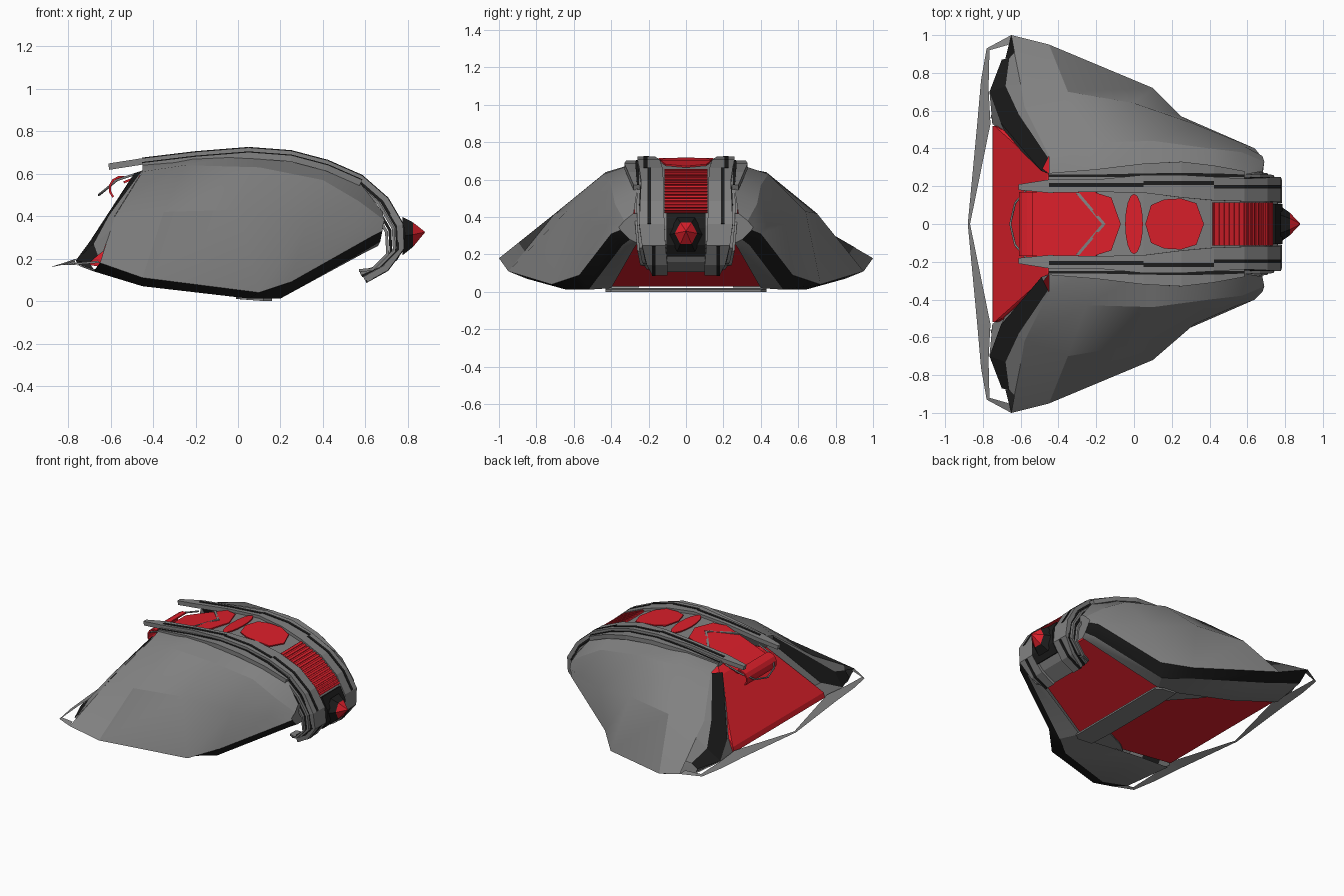
import bpy, bmesh, math
from mathutils import Vector

if "Cube" in bpy.data.objects:
    bpy.data.objects.remove(bpy.data.objects["Cube"])


def material(name, rgb):
    m = bpy.data.materials.new(name)
    m.diffuse_color = (*rgb, 1)
    m.use_nodes = True
    m.node_tree.nodes["Principled BSDF"].inputs["Base Color"].default_value = m.diffuse_color
    return m


GRAY = material("hull gray", (0.22, 0.22, 0.22))
BLACK = material("trim black", (0.012, 0.012, 0.012))
RED = material("panel red", (0.72, 0.014, 0.024))


def build(name, verts, faces, mats, idx=None, mirror=False, smooth=None):
    """Mesh from points; optional copy mirrored across y = 0."""
    bm = bmesh.new()
    for s in ((1, -1) if mirror else (1,)):
        vs = [bm.verts.new((x, y * s, z)) for x, y, z in verts]
        for i, f in enumerate(faces):
            face = bm.faces.new([vs[k] for k in (f if s > 0 else f[::-1])])
            face.material_index = idx[i] if idx else 0
    bmesh.ops.recalc_face_normals(bm, faces=bm.faces)
    me = bpy.data.meshes.new(name)
    bm.to_mesh(me)
    bm.free()
    for m in mats:
        me.materials.append(m)
    if smooth:
        me.shade_smooth()
        me.set_sharp_from_angle(angle=math.radians(smooth))
    ob = bpy.data.objects.new(name, me)
    bpy.context.collection.objects.link(ob)
    return ob


def loft(name, rows, mats, row_mat=None, mirror=True, smooth=None):
    """Sheet through rows of equally many points."""
    n = len(rows[0])
    verts = [p for r in rows for p in r]
    faces, idx = [], []
    for r in range(len(rows) - 1):
        for c in range(n - 1):
            a = r * n + c
            faces.append((a, a + 1, a + n + 1, a + n))
            idx.append(row_mat[r] if row_mat else 0)
    return build(name, verts, faces, mats, idx, mirror, smooth)


def band(name, path, ya, yb, thick, mat, mirror=True, lift=0.0):
    """Box-section strip following an (x, z) path between two y lines."""
    n = len(path)
    ya = ya if isinstance(ya, list) else [ya] * n
    yb = yb if isinstance(yb, list) else [yb] * n
    verts = []
    for i, (x, z) in enumerate(path):
        p, q = path[max(i - 1, 0)], path[min(i + 1, n - 1)]
        t = Vector((q[0] - p[0], q[1] - p[1])).normalized()
        nx, nz = -t.y, t.x
        for y, d in ((ya[i], lift), (yb[i], lift), (yb[i], lift - thick), (ya[i], lift - thick)):
            verts.append((x + nx * d, y, z + nz * d))
    faces = [(0, 1, 2, 3), tuple(4 * n - k for k in (1, 2, 3, 4))]
    for i in range(n - 1):
        for k in range(4):
            a, b = 4 * i + k, 4 * i + (k + 1) % 4
            faces.append((a, b, b + 4, a + 4))
    return build(name, verts, faces, [mat], None, mirror)


# Centre line of the spine and face mask, tail to chin
SPINE = [(-.61, .64), (-.45, .665), (-.2, .695), (.05, .715), (.25, .70), (.42, .655),
         (.58, .585), (.70, .48), (.77, .36), (.775, .25), (.70, .15), (.60, .095)]


def spine_z(x):
    for (x0, z0), (x1, z1) in zip(SPINE, SPINE[1:]):
        if x0 <= x <= x1:
            # the top panels sink between the tail horns
            return z0 + (z1 - z0) * (x - x0) / (x1 - x0) - max(0, -.2 - x) * .25
    return SPINE[0][1]


def plate(name, outline, mat, height, thick=0.008, mirror=False):
    n = len(outline)
    top = [(x, y, height(x)) for x, y in outline]
    verts = top + [(x, y, z - thick) for x, y, z in top]
    faces = [tuple(range(n)), tuple(range(2 * n - 1, n - 1, -1))]
    faces += [(i, (i + 1) % n, n + (i + 1) % n, n + i) for i in range(n)]
    return build(name, verts, faces, [mat], None, mirror)


# Wing shells: outer surface, black lower edge, gray underside
wing = [
    [(-.45, .27, .64), (-.2, .23, .68), (.1, .23, .70), (.4, .24, .65), (.58, .26, .55), (.68, .28, .42)],
    [(-.45, .36, .61), (-.25, .43, .64), (.1, .44, .63), (.4, .40, .57), (.57, .38, .47), (.69, .33, .38)],
    [(-.58, .62, .40), (-.35, .70, .42), (.0, .64, .43), (.32, .53, .36), (.55, .43, .35), (.68, .36, .345)],
    [(-.65, 1.0, .18), (-.45, .95, .11), (.1, .72, .04), (.25, .57, .09), (.64, .40, .31), (.68, .35, .33)],
    [(-.68, .88, .14), (-.45, .85, .07), (.05, .64, .012), (.2, .52, .012), (.62, .34, .25), (.67, .30, .28)],
    [(-.76, .56, .17), (-.45, .48, .10), (0, .42, .02), (.13, .40, .02), (.6, .28, .23), (.66, .26, .26)],
]
loft("wing_shells", wing, [GRAY, BLACK], [0, 0, 0, 1, 0], smooth=25)
# Gray bulkhead closing the wing fronts behind the mask
ends = [r[-1] for r in wing]
build("front_bulkhead", ends + [(.655, .1, .26), (.66, .1, .42)], [tuple(range(8))], [GRAY], None, True)

# Rear wing edges: gray lip, black band, gray inner return
edge_out = [(-.45, .36, .612), (-.58, .62, .402), (-.60, .74, .332), (-.634, .91, .234)]
edge_mid = [(-.455, .35, .61), (-.61, .58, .40), (-.68, .73, .27), (-.66, .88, .215)]
edge_in = [(-.49, .28, .60), (-.705, .535, .27), (-.765, .70, .19), (-.70, .87, .18)]
edge_low = [(-.43, .26, .54), (-.67, .46, .25), (-.75, .53, .17), (-.68, .86, .15)]
loft("wing_rear_edges", [edge_out, edge_mid, edge_in, edge_low], [BLACK, GRAY], [1, 0, 1])

# Thin rear frame tying both wing tips together
frame_out = [(-.65, 1.0, .18), (-.78, .93, .17), (-.81, .76, .17), (-.83, .53, .17), (-.88, 0, .16)]
frame_in = [(-.66, .95, .19), (-.765, .92, .18), (-.77, .72, .19), (-.76, .53, .2), (-.868, 0, .165)]
loft("rear_frame", [frame_out, frame_in], [GRAY])

# Red inner body as a convex hull
half = [(-.75, .52, .18), (-.74, .52, .215), (-.70, .5, .25), (-.46, .27, .56), (.05, .43, .03), (.12, .40, .03),
        (.64, .26, .265), (.62, .21, .36), (.45, .2, .5), (-.4, .2, .585)]
bm = bmesh.new()
for x, y, z in half:
    for s in (1, -1):
        bm.verts.new((x, y * s, z))
bmesh.ops.convex_hull(bm, input=bm.verts)
me = bpy.data.meshes.new("inner_body")
bm.to_mesh(me)
bm.free()
me.materials.append(RED)
bpy.context.collection.objects.link(bpy.data.objects.new("inner_body", me))


def belly_z(x):
    return .028 + max(0, .05 - x) * .1875 + max(0, x - .12) * .45


# Gray cross strip and corner gussets under the belly
plate("keel_strip", [(.16, -.40), (.16, .40), (.12, .43), (.0, .43), (-.01, .25), (-.01, -.25), (.0, -.43),
                     (.12, -.43)], GRAY, lambda x: .012 if x > 0.05 else .022, .012)
plate("belly_gusset", [(.02, .25), (.02, .44), (-.30, .47), (-.22, .40)], GRAY, belly_z, .01, True)

# Spine core, rails and black rail inlays
band("spine_core", SPINE[2:], -.17, .17, .025, GRAY, False, -.012)
rail_in = [.18, .165, .17, .165, .14, .125, .12, .12, .115, .11, .10, .10]
rail_out = [.21, .235, .235, .26, .26, .25, .24, .245, .25, .235, .21, .18]
band("spine_rails", SPINE, rail_in, rail_out, .03, GRAY, True, .008)
for a, b, y in ((1, 4, .205), (3, 6, .215), (5, 9, .195), (9, 12, .17)):
    seg = SPINE[a:b]
    band("rail_inlay", seg, y - .008, y + .012, .012, BLACK, True, .011)
# Layered shoulder strips over the wing roots
shoulder = [(x, z - .025) for x, z in SPINE[1:7]]
band("shoulder_strips", shoulder, .22, [.27, .29, .32, .33, .31, .28], .03, GRAY, True, .012)
band("shoulder_lines", shoulder, .25, [.262, .262, .268, .27, .268, .262], .01, BLACK, True, .015)

# Mask side layers, stepped back from the face
for k, (mat, w) in enumerate(((BLACK, .245), (GRAY, .26), (BLACK, .255), (GRAY, .27))):
    s = .016 * (k + 1)
    path = [(x - s, z - .008 * (k + 1) + (.025 if z < .2 else 0)) for x, z in SPINE[6:]]
    path[-1] = (.59 - s * .3, .105 + s * .5)
    band("mask_side_layer", path, .15, [w, w + .005, w, w - .01, w - .025, w - .05], .014, mat)

# Red top panels
tail_path = [(x, spine_z(x) - .002) for x in (-.54, -.37, -.2)]
band("rear_panel", tail_path, -.17, .17, .01, RED, False)
plate("rear_panel_tip", [(-.2, -.165), (-.12, -.14), (-.07, 0), (-.12, .14), (-.2, .165)], RED,
      lambda x: spine_z(x) - .002)
for s in (1, -1):
    plate("chevron", [(-.31, .165 * s), (-.29, .165 * s), (-.15, 0), (-.17, 0)], GRAY,
          lambda x: spine_z(x) + .006)
oval = [(.047 * math.cos(i * math.pi / 8), .16 * math.sin(i * math.pi / 8)) for i in range(16)]
plate("oval_panel", oval, RED, lambda x: spine_z(x) + .002)
plate("front_panel", [(.06, 0), (.09, .10), (.16, .13), (.25, .135), (.33, .11), (.37, 0),
                      (.33, -.11), (.25, -.135), (.16, -.13), (.09, -.10)], RED, lambda x: spine_z(x) + .004)

# Red ribbed grille on the forehead
grille = [SPINE[5], SPINE[6], SPINE[7], (.735, .43)]
band("grille_base", grille, -.115, .115, .012, RED, False, -.002)
for (x0, z0), (x1, z1), n in zip(grille, grille[1:], (6, 6, 3)):
    for i in range(n):
        a, b = (i + .15) / n, (i + .75) / n
        seg = [(x0 + (x1 - x0) * t, z0 + (z1 - z0) * t) for t in (a, b)]
        band("grille_rib", seg, -.115, .115, .01, RED, False, .005)

# Nose: black face plate, black cone base, red tip
band("face_plate", [(.745, .42), (.785, .34), (.782, .25), (.745, .19)], -.105, .105, .02, BLACK, False, .002)


def ring(x, r):
    return [(x, r * math.cos(i * math.pi / 3), .325 - r * .2 + r * 1.1 * math.sin(i * math.pi / 3)) for i in range(7)]


loft("nose_base", [ring(.775, .095), ring(.825, .06)], [BLACK], mirror=False)
loft("nose_tip", [ring(.825, .06), ring(.88, .002)], [RED], mirror=False)

# Red roll and thin loop under the tail
arc = [(-.55 + .06 * math.cos(a), .53 + .06 * math.sin(a)) for a in [math.pi * (1.25 - i / 6) for i in range(6)]]
band("tail_roll", arc, -.17, .17, .01, RED, False)
loop = bpy.data.curves.new("tail_loop", "CURVE")
loop.dimensions = "3D"
loop.bevel_depth = .006
loop.bevel_resolution = 1
sp = loop.splines.new("POLY")
pts = [(-.45, .19, .61), (-.57, .18, .57), (-.63, .11, .52), (-.655, 0, .50),
       (-.63, -.11, .52), (-.57, -.18, .57), (-.45, -.19, .61)]
sp.points.add(len(pts) - 1)
for p, co in zip(sp.points, pts):
    p.co = (*co, 1)
loop.materials.append(GRAY)
bpy.context.collection.objects.link(bpy.data.objects.new("tail_loop", loop))
